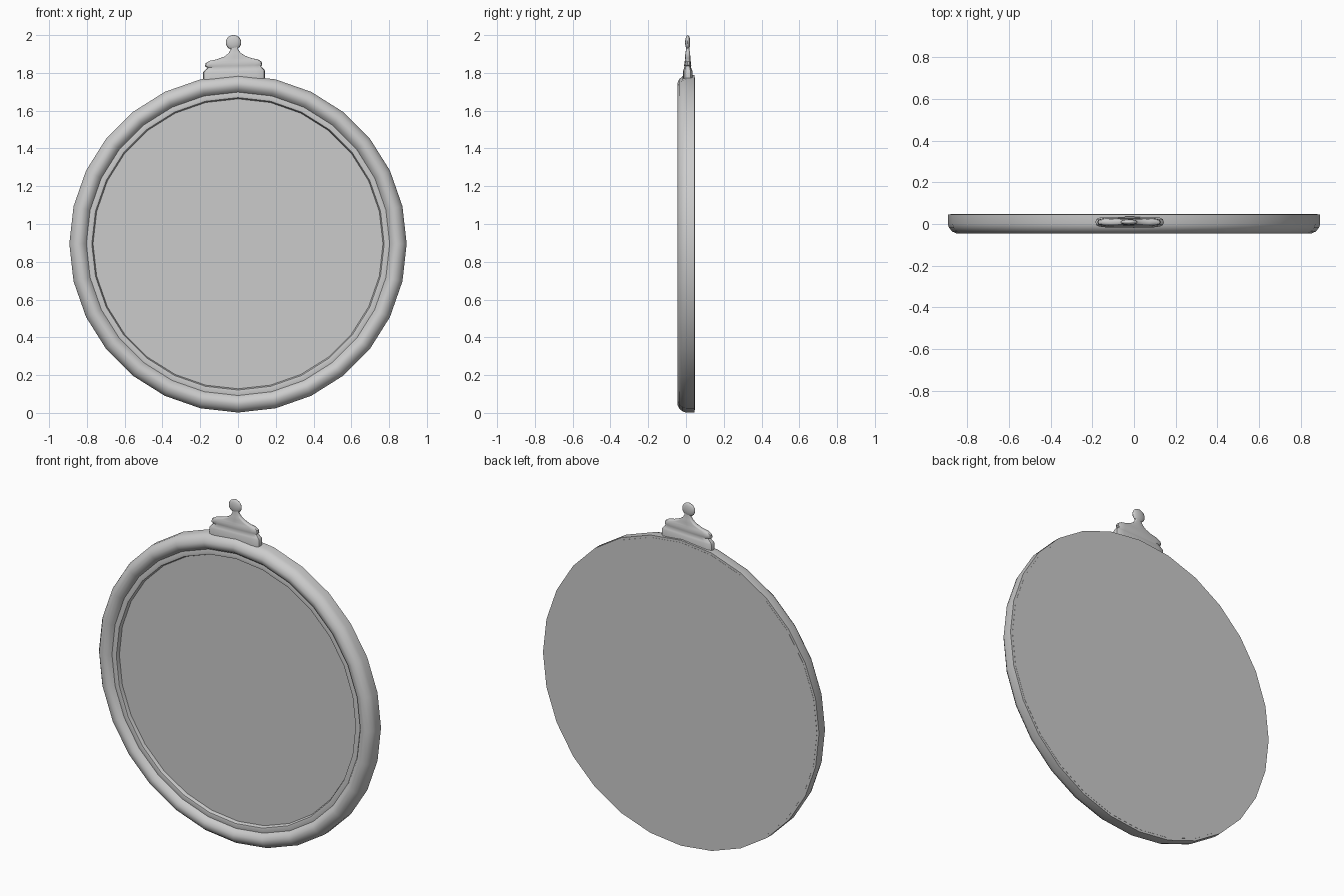
import bpy, bmesh, math

cube = bpy.data.objects.get("Cube")
if cube:
    bpy.data.objects.remove(cube)

SIDES = 28
CENTRE_Z = 0.895

grey = bpy.data.materials.new("plain_grey")
grey.use_nodes = True
colour = (0.6, 0.6, 0.6, 1)
grey.diffuse_color = colour
grey.node_tree.nodes["Principled BSDF"].inputs["Base Color"].default_value = colour


def finish(name, bm, angle):
    bmesh.ops.recalc_face_normals(bm, faces=bm.faces)
    mesh = bpy.data.meshes.new(name)
    bm.to_mesh(mesh)
    bm.free()
    mesh.materials.append(grey)
    ob = bpy.data.objects.new(name, mesh)
    bpy.context.collection.objects.link(ob)
    bpy.ops.object.select_all(action='DESELECT')
    ob.select_set(True)
    bpy.context.view_layer.objects.active = ob
    bpy.ops.object.shade_smooth_by_angle(angle=math.radians(angle))
    return ob


def loft(name, rings, angle, closed=False):
    """Skin a list of point rings; cap both ends unless closed."""
    bm = bmesh.new()
    rows = [[bm.verts.new(p) for p in ring] for ring in rings]
    pairs = list(zip(rows, rows[1:]))
    if closed:
        pairs.append((rows[-1], rows[0]))
    for a, b in pairs:
        n = len(a)
        for i in range(n):
            j = (i + 1) % n
            bm.faces.new((a[i], a[j], b[j], b[i]))
    if not closed:
        bm.faces.new(rows[0])
        bm.faces.new(rows[-1])
    return finish(name, bm, angle)


def circle(r, y):
    step = math.tau / SIDES
    return [(r * math.cos(i * step), y, CENTRE_Z + r * math.sin(i * step))
            for i in range(SIDES)]


def slab(z, left, right, half):
    """Rounded oblong section, leaning slightly to one side."""
    mid, w, y0 = (left + right) / 2, (right - left) / 2, 0.009
    pts = []
    for i in range(16):
        a = math.tau * i / 16
        c, s = math.cos(a), math.sin(a)
        x = mid + w * math.copysign(abs(c) ** 0.35, c)
        y = y0 + half * math.copysign(abs(s) ** 0.6, s)
        pts.append((x, y, z + 0.03 * (x - mid)))
    return pts


# Rounded frame: radius and depth of its cross-section
frame_profile = [(0.893, 0.046), (0.893, 0.0), (0.887, -0.018), (0.872, -0.036),
                 (0.85, -0.046), (0.832, -0.044), (0.815, -0.034), (0.803, -0.018),
                 (0.785, -0.021), (0.774, -0.019), (0.766, 0.004), (0.766, 0.046)]
loft("frame", [circle(r, y) for r, y in frame_profile], 35, closed=True)

# Mirror glass and backing board
loft("mirror_glass", [circle(0.768, 0.0), circle(0.768, 0.03)], 30)
loft("backing_board", [circle(0.88, 0.04), circle(0.88, 0.047)], 30)

# Crest: stepped base, scrolled shoulders and neck
crest_rows = [(1.765, -0.185, 0.143, 0.026), (1.807, -0.185, 0.143, 0.026),
              (1.816, -0.178, 0.136, 0.022), (1.832, -0.160, 0.122, 0.017),
              (1.838, -0.175, 0.128, 0.019), (1.855, -0.172, 0.125, 0.017),
              (1.868, -0.150, 0.105, 0.015), (1.874, -0.115, 0.075, 0.014),
              (1.888, -0.072, 0.040, 0.014), (1.905, -0.050, 0.014, 0.012),
              (1.925, -0.038, 0.000, 0.009), (1.945, -0.036, 0.000, 0.009)]
loft("crest", [slab(*row) for row in crest_rows], 40)

# Flattened knob on top of the crest
bm = bmesh.new()
bmesh.ops.create_uvsphere(bm, u_segments=16, v_segments=10, radius=0.041)
bmesh.ops.scale(bm, vec=(1, 0.33, 0.95), verts=bm.verts)
bmesh.ops.translate(bm, vec=(-0.024, 0.009, 1.961), verts=bm.verts)
finish("crest_knob", bm, 60)
